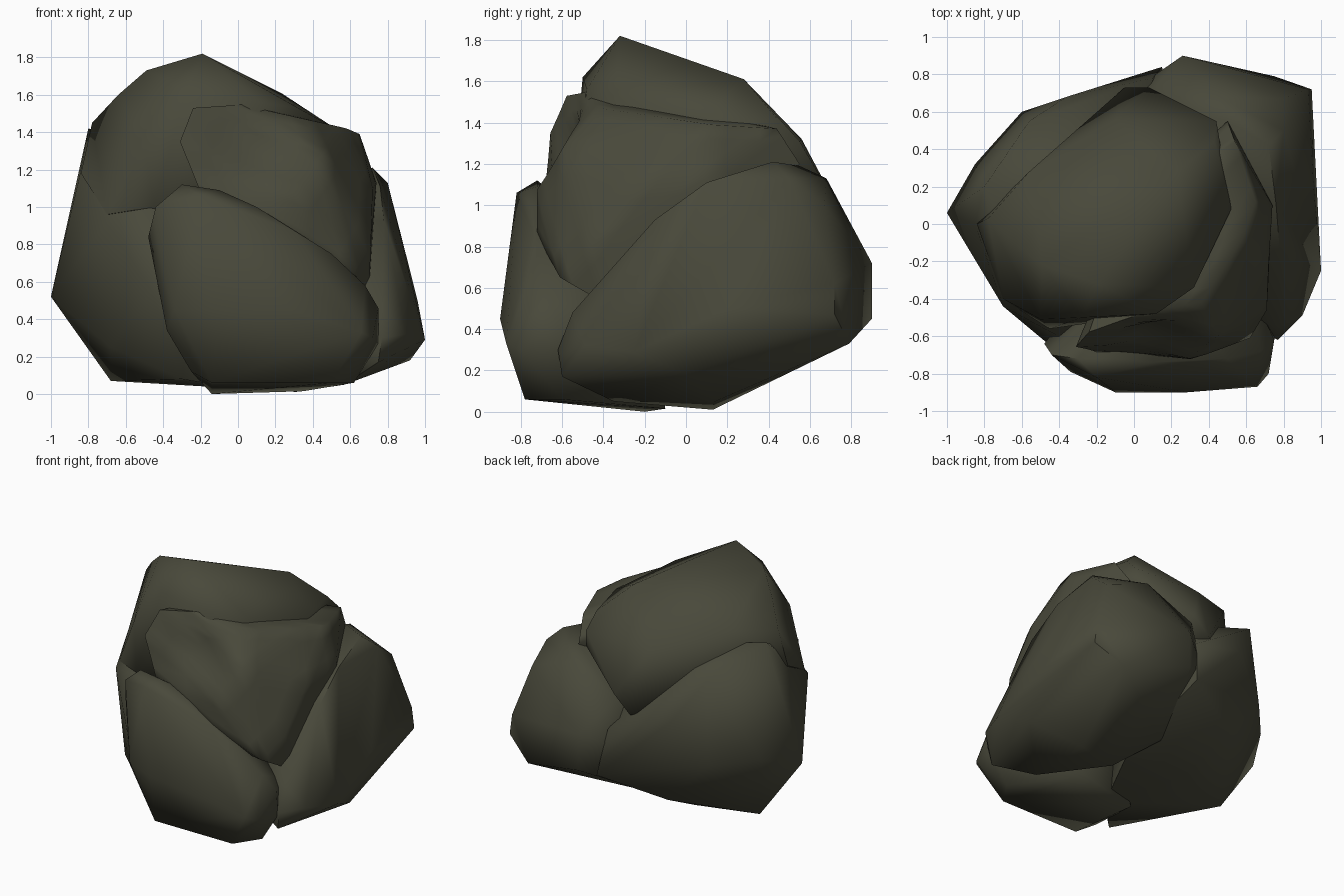
import bpy, bmesh, math
from mathutils import Vector

stone = bpy.data.materials.new("dark olive stone")
stone.diffuse_color = (0.066, 0.066, 0.043, 1)


def boulder(name, corners, dent=None):
    """Faceted lump: hull around its corner points, optionally dented, then smooth shaded."""
    bm = bmesh.new()
    for c in corners:
        bm.verts.new(c)
    bmesh.ops.convex_hull(bm, input=bm.verts[:])
    loose = [v for v in bm.verts if not v.link_faces]
    bmesh.ops.delete(bm, geom=loose, context='VERTS')
    if dent:
        centre, push, radius = Vector(dent[0]), Vector(dent[1]), dent[2]
        bmesh.ops.subdivide_edges(bm, edges=bm.edges[:], cuts=3, use_grid_fill=True)
        for v in bm.verts:
            d = (v.co - centre).length / radius
            v.co += push * math.exp(-d * d * 2)
    bmesh.ops.recalc_face_normals(bm, faces=bm.faces[:])
    mesh = bpy.data.meshes.new(name)
    bm.to_mesh(mesh)
    bm.free()
    mesh.materials.append(stone)
    ob = bpy.data.objects.new(name, mesh)
    bpy.context.collection.objects.link(ob)
    bpy.ops.object.select_all(action='DESELECT')
    ob.select_set(True)
    bpy.context.view_layer.objects.active = ob
    bpy.ops.object.shade_smooth_by_angle(angle=math.radians(65))
    return ob


# Lower left boulder
boulder("left_boulder", [
    (-1, .06, .52), (-.68, .10, .07), (-.68, -.36, .25), (-.70, -.44, .92),
    (-.46, -.64, .55), (-.46, -.57, .98), (-.30, -.62, .08), (-.25, -.68, .55),
    (-.85, .32, .60), (-.60, .60, .60), (-.56, .55, 1.21), (-.80, .20, 1.42),
    (-.85, .0, 1.15), (-.36, .68, .90), (.15, .84, .42), (.10, .78, .75),
    (-.30, .64, .28), (-.25, .25, .08), (0, -.30, .03), (.25, .25, .10),
    (0, .20, 1.2)])

# Leaning slab at the front
boulder("front_slab", [
    (-.48, -.64, .84), (-.44, -.70, 1.0), (-.30, -.72, 1.12), (-.20, -.82, 1.06),
    (-.10, -.72, 1.09), (.10, -.74, 1.0), (.30, -.74, .87), (.50, -.72, .75),
    (.68, -.68, .58), (.75, -.62, .46), (.75, -.60, .27), (.72, -.80, .30),
    (.66, -.87, .33), (.28, -.90, .45), (-.10, -.90, .45), (-.34, -.79, .45),
    (-.38, -.70, .34), (-.25, -.70, .12), (-.14, -.78, .06), (.50, -.78, .06),
    (.62, -.60, .06), (.35, -.10, .015), (-.14, -.20, 0), (.1, -.25, .75),
    (.6, -.3, .4)])

# Large boulder on the right and back
boulder("right_boulder", [
    (.26, .90, .72), (.26, .90, .45), (.95, .72, .47), (.93, .72, .62),
    (.75, .79, .33), (.80, .67, 1.0), (.80, .50, 1.13), (.45, .68, 1.13),
    (.72, .42, 1.21), (.50, .55, 1.19), (.76, .10, 1.11),
    (.78, -.15, .93), (.79, -.35, .66), (.77, -.55, .48), (.77, -.62, .30),
    (.75, -.60, .17), (.90, -.49, .32), (.92, .0, .18), (1, -.25, .29),
    (.96, .20, .50), (.57, -.35, .05), (.57, .14, .05), (.30, .13, .01),
    (.10, .40, .16), (.0, .72, .60), (.08, .70, .95), (.3, -.4, .3), (.2, 0, .9)])

# Upper boulder facing front right, with a hollow in its face
boulder("middle_boulder", [
    (-.24, -.58, 1.53), (.02, -.50, 1.55), (-.31, -.66, 1.35), (-.20, -.69, 1.08),
    (.30, -.73, 1.08), (.30, -.72, .85), (.62, -.61, .65), (.45, -.60, 1.28),
    (.36, -.42, 1.47), (.58, -.08, 1.42), (.65, .12, 1.39), (.54, .44, 1.37),
    (.50, .55, 1.20), (.74, .10, 1.13), (.72, -.22, 1.10), (.71, -.46, .80),
    (.70, -.35, .5), (.65, .3, .7), (0, -.4, .6), (0, .10, 1.45)],
    dent=((.08, -.66, 1.30), (0, .10, -.02), .30))

# Crowning boulder with the peak
boulder("top_boulder", [
    (-.19, -.32, 1.82), (-.49, -.22, 1.73), (-.28, -.50, 1.62), (.12, -.48, 1.56),
    (.32, -.34, 1.53), (.52, .08, 1.42), (.23, .28, 1.61), (.43, .44, 1.42),
    (.44, .55, 1.31), (.44, .55, 1.20), (-.10, .56, 1.32), (.08, .73, 1.0),
    (-.05, .73, .88), (-.56, .28, 1.47), (-.64, -.10, 1.60), (-.78, .03, 1.45),
    (-.84, 0, 1.18), (-.70, -.40, .96), (-.45, -.56, 1.0), (-.50, -.51, 1.35),
    (0, -.45, .9), (-.4, 0, .8), (.3, .3, .8)])
